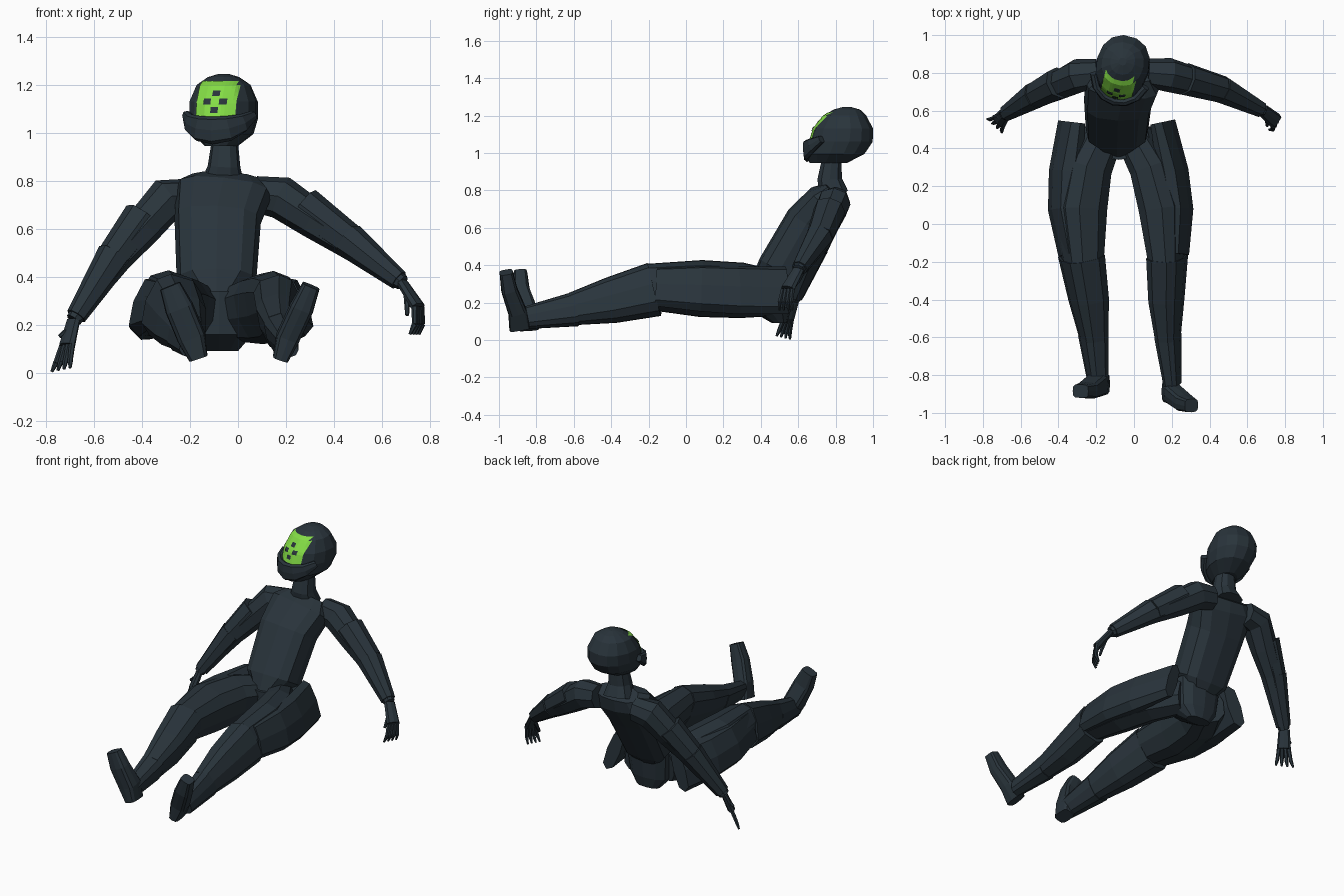
import bpy, bmesh, math
from mathutils import Vector
from mathutils.bvhtree import BVHTree

if "Cube" in bpy.data.objects:
    bpy.data.objects.remove(bpy.data.objects["Cube"])


def material(name, rgb):
    m = bpy.data.materials.new(name)
    m.diffuse_color = (*rgb, 1)
    m.use_nodes = True
    m.node_tree.nodes["Principled BSDF"].inputs["Base Color"].default_value = m.diffuse_color
    return m


SUIT = material("dark slate", (0.022, 0.034, 0.044))
GREEN = material("visor green", (0.23, 0.72, 0.06))
X, Y, Z = Vector((1, 0, 0)), Vector((0, 1, 0)), Vector((0, 0, 1))


def finish(bm, name, mat):
    me = bpy.data.meshes.new(name)
    bm.to_mesh(me)
    bm.free()
    me.materials.append(mat)
    ob = bpy.data.objects.new(name, me)
    bpy.context.collection.objects.link(ob)
    return ob


def tube(name, path, hint=X, n=10, e=0.8, axis=None):
    """Loft rounded-box rings; each path item is x, y, z, half width, half depth."""
    bm = bmesh.new()
    pts = [Vector(p[:3]) for p in path]
    rings = []
    for i, p in enumerate(path):
        t = axis or (pts[min(i + 1, len(pts) - 1)] - pts[max(i - 1, 0)]).normalized()
        u = (hint - t * hint.dot(t)).normalized()
        v = t.cross(u)
        ring = []
        for k in range(n):
            a = 2 * math.pi * k / n
            c, s = (math.copysign(abs(q) ** e, q) for q in (math.cos(a), math.sin(a)))
            ring.append(bm.verts.new(pts[i] + u * p[3] * c + v * p[-1] * s))
        rings.append(ring)
    for a, b in zip(rings, rings[1:]):
        for k in range(n):
            j = (k + 1) % n
            bm.faces.new((a[k], a[j], b[j], b[k]))
    bm.faces.new(rings[0][::-1])
    bm.faces.new(rings[-1])
    bmesh.ops.recalc_face_normals(bm, faces=bm.faces)
    return finish(bm, name, SUIT)


# torso, pelvis and neck
tube("torso", [(-.09, .43, .26, .05, .10), (-.09, .50, .37, .165, .125), (-.085, .65, .63, .18, .122),
               (-.06, .745, .75, .20, .10), (-.055, .79, .80, .15, .055)], n=12, e=0.7)
tube("pelvis", [(-.08, .50, .09, .08, .04), (-.08, .45, .16, .14, .11), (-.08, .46, .34, .16, .12)],
     n=12, axis=Z)
tube("neck", [(-.065, .79, .78, .095, .08), (-.058, .768, .86, .068), (-.055, .78, .97, .054)])

# helmet, turned a little to one side
A = math.radians(-15)
SIDE = Vector((math.cos(A), math.sin(A), 0))
FRONT = Vector((math.sin(A), -math.cos(A), 0))
HEAD = Vector((-.06, .82, 0))
helmet = tube("helmet", [(-.07, .76, .945, .065, .10), (-.06, .80, .995, .12, .155), (-.06, .83, 1.06, .14, .168),
                         (-.06, .842, 1.13, .14, .158), (-.06, .85, 1.20, .112, .112),
                         (-.06, .86, 1.232, .065, .07), (-.06, .86, 1.246, .02)],
              hint=SIDE, n=14, e=0.9, axis=Z)


def local(s, f, z):
    return HEAD + SIDE * s + FRONT * f + Z * z


# jaw guard wrapping round under the visor, deepest at the chin
jaw = []
for i in range(-3, 4):
    a = i * math.radians(26)
    c = math.cos(a)
    jaw.append((*local(.145 * math.sin(a), .03 + .15 * c, 1.09 - .08 * c), .01 + .048 * c, .02))
tube("jaw_guard", jaw, hint=Z, n=8, e=0.7)

# visor and its dark marks: thin sheets hugging the helmet
bm = bmesh.new()
bm.from_mesh(helmet.data)
TREE = BVHTree.FromBMesh(bm)
bm.free()


def sheet(name, s, z, w, h, nx, nz, lift, mat):
    bm = bmesh.new()
    grid = []
    for j in range(nz + 1):
        row = []
        for i in range(nx + 1):
            o = local(s + w * (2 * i / nx - 1), 1, z + h * (2 * j / nz - 1))
            hit = TREE.ray_cast(o, -FRONT)[0]
            row.append(bm.verts.new(hit + FRONT * lift) if hit else None)
        grid.append(row)
    for j in range(nz):
        for i in range(nx):
            q = (grid[j][i], grid[j][i + 1], grid[j + 1][i + 1], grid[j + 1][i])
            if all(q):
                bm.faces.new(q)
    return finish(bm, name, mat)


sheet("visor", 0, 1.1375, .085, .0775, 12, 10, .006, GREEN)
for i in range(4):
    a = i * math.pi / 2
    sheet(f"visor_mark_{i}", .034 * math.sin(a), 1.130 + .035 * math.cos(a), .016, .012, 3, 2, .010, SUIT)


# legs: the right one mirrors the left, is turned out more toward the foot and slimmer
def leg_part(name, path, n=10, roll=0.35, reach=0, e=0.8):
    tube("left_" + name, path, hint=Vector((1, 0, -roll)), n=n, e=e)
    right = []
    for x, y, z, w, *d in path:
        q = .35 - y
        right.append((-.16 - x + .085 * q + .05 * q * abs(q), y - reach * (.04 + .12 * (z - .06)), z, w * .85, *d))
    tube("right_" + name, right, hint=Vector((1, 0, roll)), n=n, e=e)


leg_part("thigh", [(-.17, .47, .25, .11, .12), (-.25, .30, .265, .13, .145),
                   (-.285, .08, .275, .14, .148), (-.27, -.21, .285, .105, .12)])
leg_part("thigh_plate", [(-.33, .54, .265, .05, .135), (-.36, .28, .265, .075, .135),
                         (-.37, .08, .275, .07, .13), (-.335, -.16, .285, .05, .11)], n=8, e=0.7)
leg_part("shin", [(-.278, -.17, .27, .115, .142), (-.24, -.40, .212, .10, .12), (-.212, -.61, .165, .07, .085)], e=0.7)
leg_part("ankle_cuff", [(-.215, -.59, .165, .075, .09), (-.19, -.85, .12, .05, .06)], e=0.7)
leg_part("boot", [(-.165, -.845, .06, .04, .06), (-.195, -.85, .15, .06), (-.245, -.88, .27, .06, .044),
                  (-.283, -.885, .362, .045, .036)], n=12, roll=0, reach=1, e=0.55)


# arms: inner arm, two sleeve shells, palm, fanned fingers and thumb
def arm(side, root, shoulder, elbow, wrist, knuckle, tip, spread, thumb, fan, start, out):
    root, shoulder, elbow, wrist, knuckle, tip, spread, thumb, out = (
        Vector(p) for p in (root, shoulder, elbow, wrist, knuckle, tip, spread, thumb, out))

    def limb(part, a, b, r0, r1, steps=2, flat=1.0, hint=Y, n=8):
        path = [(*a.lerp(b, k / steps), r := r0 + (r1 - r0) * k / steps, r * flat) for k in range(steps + 1)]
        tube(f"{side}_{part}", path, hint=hint, n=n, e=0.9)

    tube(f"{side}_arm", [(*root, .075), (*shoulder, .09), (*shoulder.lerp(elbow, .5), .08),
                         (*elbow, .066), (*wrist, .033)], hint=Y, n=8, e=0.9)
    limb("upper_sleeve", shoulder.lerp(elbow, start) + out, elbow + out * .4, .086, .073)
    limb("lower_sleeve", elbow + out * .5, elbow.lerp(wrist, .94), .075, .043)
    limb("palm", wrist, knuckle, .034, .042, flat=.55, hint=spread)
    bend = knuckle.lerp(tip, .5) + (knuckle - wrist) * .15
    for i in range(4):
        k = spread * (i - 1.5) / 1.5
        mid = bend + k * (.015 + fan / 2)
        limb(f"finger_{i}", knuckle + k * .03, mid, .013, .011, steps=1, hint=spread, n=6)
        limb(f"fingertip_{i}", mid, tip + k * fan, .012, .006, steps=1, hint=spread, n=6)
    limb("thumb", wrist.lerp(knuckle, .3), thumb, .016, .008, hint=spread, n=6)


arm("left", (-.19, .80, .735), (-.295, .785, .725), (-.505, .685, .48), (-.685, .58, .22),
    (-.712, .545, .115), (-.738, .52, .012), (.7, -.65, .15), (-.745, .57, .15), .055, .38, (-.02, 0, .015))
arm("right", (.07, .80, .745), (.18, .79, .73), (.455, .715, .545), (.685, .60, .375),
    (.75, .545, .275), (.735, .535, .16), (.45, .85, 0), (.705, .52, .24), .042, .3, (.01, 0, .018))
